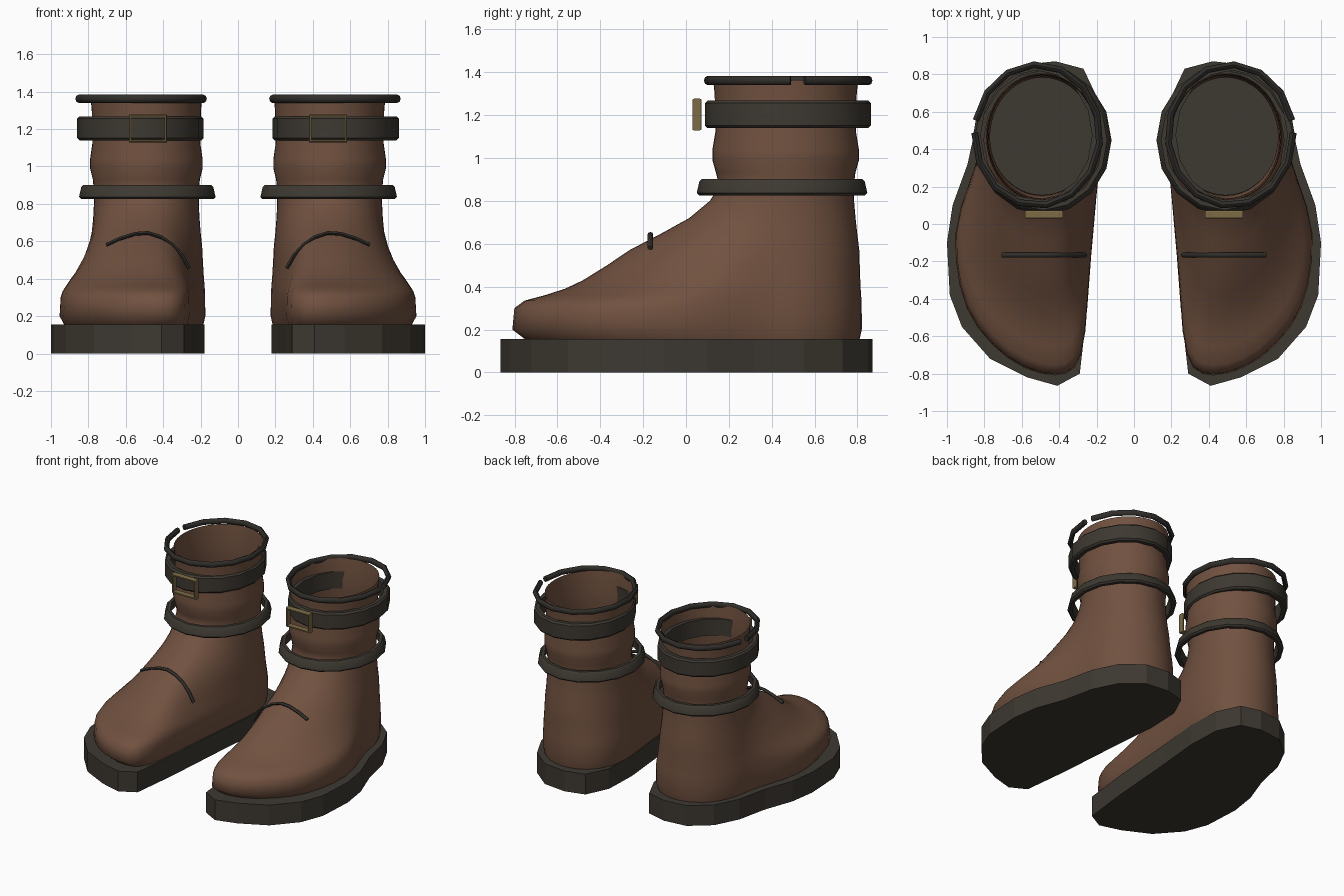
import bpy, bmesh, math

if "Cube" in bpy.data.objects:
    bpy.data.objects.remove(bpy.data.objects["Cube"])


def material(name, rgb):
    m = bpy.data.materials.new(name)
    m.diffuse_color = (*rgb, 1)
    m.use_nodes = True
    m.node_tree.nodes["Principled BSDF"].inputs["Base Color"].default_value = m.diffuse_color
    return m


leather = material("brown_leather", (0.165, 0.083, 0.051))
strap_mat = material("dark_strap", (0.047, 0.040, 0.031))
cord_mat = material("dark_cord", (0.030, 0.027, 0.023))
brass = material("aged_brass", (0.20, 0.145, 0.06))


def make_pair(name, verts, faces, mat, smooth=None, outward=True):
    """Create a part for the right boot and its mirror image for the left."""
    for side, s in (("right", 1), ("left", -1)):
        bm = bmesh.new()
        vs = [bm.verts.new((x * s, y, z)) for x, y, z in verts]
        for f in faces:
            bm.faces.new([vs[i] for i in (f if s > 0 else f[::-1])])
        if outward:
            bmesh.ops.recalc_face_normals(bm, faces=bm.faces[:])
        me = bpy.data.meshes.new(f"{name}_{side}")
        bm.to_mesh(me)
        bm.free()
        me.materials.append(mat)
        ob = bpy.data.objects.new(f"{name}_{side}", me)
        bpy.context.collection.objects.link(ob)
        if smooth:
            bpy.ops.object.select_all(action='DESELECT')
            ob.select_set(True)
            bpy.context.view_layer.objects.active = ob
            bpy.ops.object.shade_smooth_by_angle(angle=math.radians(smooth))


def loft(rings, close_v=False, caps=False):
    """Join equal closed rings of points into verts and faces."""
    n, m = len(rings[0]), len(rings)
    verts = [p for r in rings for p in r]
    faces = []
    for j in range(m if close_v else m - 1):
        a, b = j * n, ((j + 1) % m) * n
        for i in range(n):
            k = (i + 1) % n
            faces.append((a + i, a + k, b + k, b + i))
    if caps:
        faces += [tuple(range(n))[::-1], tuple(range((m - 1) * n, m * n))]
    return verts, faces


def spline(pts, sub):
    """Closed Catmull-Rom curve through the points."""
    n, out = len(pts), []
    for i in range(n):
        a, b, c, d = (pts[(i + k) % n] for k in (-1, 0, 1, 2))
        for s in range(sub):
            t = s / sub
            out.append(tuple(0.5 * (2 * q + (r - p) * t + (2 * p - 5 * q + 4 * r - w) * t * t
                                    + (3 * q - p - 3 * r + w) * t ** 3)
                             for p, q, r, w in zip(a, b, c, d)))
    return out


# Sole: flat-sided slab
sole = [(0.29, -0.80), (0.41, -0.865), (0.57, -0.82), (0.77, -0.72), (0.92, -0.55),
        (0.985, -0.38), (1.0, -0.10), (0.97, 0.10), (0.89, 0.32), (0.84, 0.55),
        (0.75, 0.73), (0.60, 0.85), (0.42, 0.87), (0.27, 0.83), (0.19, 0.66),
        (0.18, 0.40), (0.21, 0.08), (0.25, -0.45)]
make_pair("sole", *loft([[(x, y, z) for x, y in sole] for z in (0, 0.155)], caps=True), strap_mat)

# Boot body: foot outline blending upward into a round shaft
foot = [(0.84, 0.35), (0.80, 0.55), (0.72, 0.70), (0.60, 0.79), (0.47, 0.82), (0.34, 0.79),
        (0.24, 0.71), (0.185, 0.58), (0.175, 0.42), (0.20, 0.15), (0.235, -0.25),
        (0.28, -0.70), (0.42, -0.81), (0.68, -0.715), (0.90, -0.45), (0.96, -0.05)]
CX, CY = 0.49, 0.465
# height, blend along y, blend along x, overall scale
levels = [(0.15, 0.03, 0.10, 0.97), (0.20, 0.0, 0.03, 1), (0.30, 0.01, 0.06, 1),
          (0.335, 0.06, 0.12, 1), (0.36, 0.16, 0.20, 1), (0.39, 0.26, 0.30, 1),
          (0.43, 0.35, 0.45, 1), (0.50, 0.47, 0.65, 1), (0.57, 0.58, 0.82, 1),
          (0.65, 0.73, 0.95, 0.98), (0.72, 0.86, 1, 0.965), (0.80, 0.96, 1, 0.95),
          (0.87, 1.01, 1, 0.95), (0.93, 1, 1, 0.97), (0.99, 1, 1, 1.02), (1.04, 1, 1, 1.02),
          (1.12, 1, 1, 0.98), (1.20, 1, 1, 0.98), (1.30, 1, 1, 0.99), (1.365, 1, 1, 1.01)]
rings = []
for z, ty, tx, sc in levels:
    ring = []
    for i, (fx, fy) in enumerate(foot):
        a = math.radians(22.5 * i)
        sx, sy = CX + 0.295 * math.cos(a), CY + 0.335 * math.sin(a)
        x, y = fx + (sx - fx) * tx, fy + (sy - fy) * ty
        ring.append((CX + (x - CX) * sc, CY + (y - CY) * sc))
    rings.append([(x, y, z) for x, y in spline(ring, 3)])
make_pair("boot_body", *loft(rings), leather, smooth=60, outward=False)


# Straps: bands with softened edges
def band(name, cx, cy, rx, ry, z0, z1, thick, sides, flare=0.0):
    b = 0.012
    prof = [(-thick, z0), (-b, z0), (0, z0 + b), (-flare, z1 - b), (-flare - b, z1), (-thick - flare, z1)]
    rs = []
    for d, z in prof:
        rs.append([(cx + (rx + d) * math.cos(2 * math.pi * i / sides),
                    cy + (ry + d) * math.sin(2 * math.pi * i / sides), z) for i in range(sides)])
    make_pair(name, *loft(rs, close_v=True), strap_mat, smooth=35)


band("upper_strap", 0.522, 0.475, 0.338, 0.387, 1.14, 1.268, 0.04, 16)
band("ankle_strap", 0.485, 0.448, 0.365, 0.398, 0.825, 0.902, 0.035, 16, 0.012)


# Cords: tubes swept along a path
def tube(name, path, normal_up, r, rz, mat):
    rs = []
    for j, (x, y, z) in enumerate(path):
        p, q = path[max(j - 1, 0)], path[min(j + 1, len(path) - 1)]
        t = [q[k] - p[k] for k in range(3)]
        u = normal_up
        s = (t[1] * u[2] - t[2] * u[1], t[2] * u[0] - t[0] * u[2], t[0] * u[1] - t[1] * u[0])
        ln = math.sqrt(sum(c * c for c in s))
        ring = []
        for k in range(8):
            a = math.tau * k / 8
            ring.append(tuple(c + s[i] / ln * r * math.cos(a) + u[i] * rz * math.sin(a)
                              for i, c in enumerate((x, y, z))))
        rs.append(ring)
    make_pair(name, *loft(rs, caps=True), mat, smooth=50)


# Rim cord: open loop whose ends nearly meet on the outer side
rim = []
for i in range(15):
    a = math.radians(12 + 350 * i / 14)
    rim.append((0.517 + 0.335 * math.cos(a), 0.475 + 0.377 * math.sin(a), 1.362))
tube("rim_cord", rim, (0, 0, 1), 0.018, 0.022, cord_mat)

# Instep cord: arc over the top of the foot
arc = [(0.26, 0.455), (0.30, 0.525), (0.35, 0.58), (0.41, 0.622), (0.48, 0.645),
       (0.55, 0.640), (0.63, 0.615), (0.705, 0.580)]
tube("instep_cord", [(x, -0.166, z) for x, z in arc], (0, 1, 0), 0.010, 0.013, cord_mat)

# Buckle: rectangular frame in front of the upper strap
bx, bz, hw, hh, w = 0.482, 1.203, 0.102, 0.074, 0.013
corners = [(-1, -1), (1, -1), (1, 1), (-1, 1)]
frame = []
for inset, y in ((0, 0.037), (0.004, 0.03), (w, 0.03), (w, 0.072), (0.004, 0.072), (0, 0.065)):
    frame.append([(bx + sx * (hw - inset), y, bz + sz * (hh - inset)) for sx, sz in corners])
make_pair("buckle_frame", *loft(frame, close_v=True), brass)
